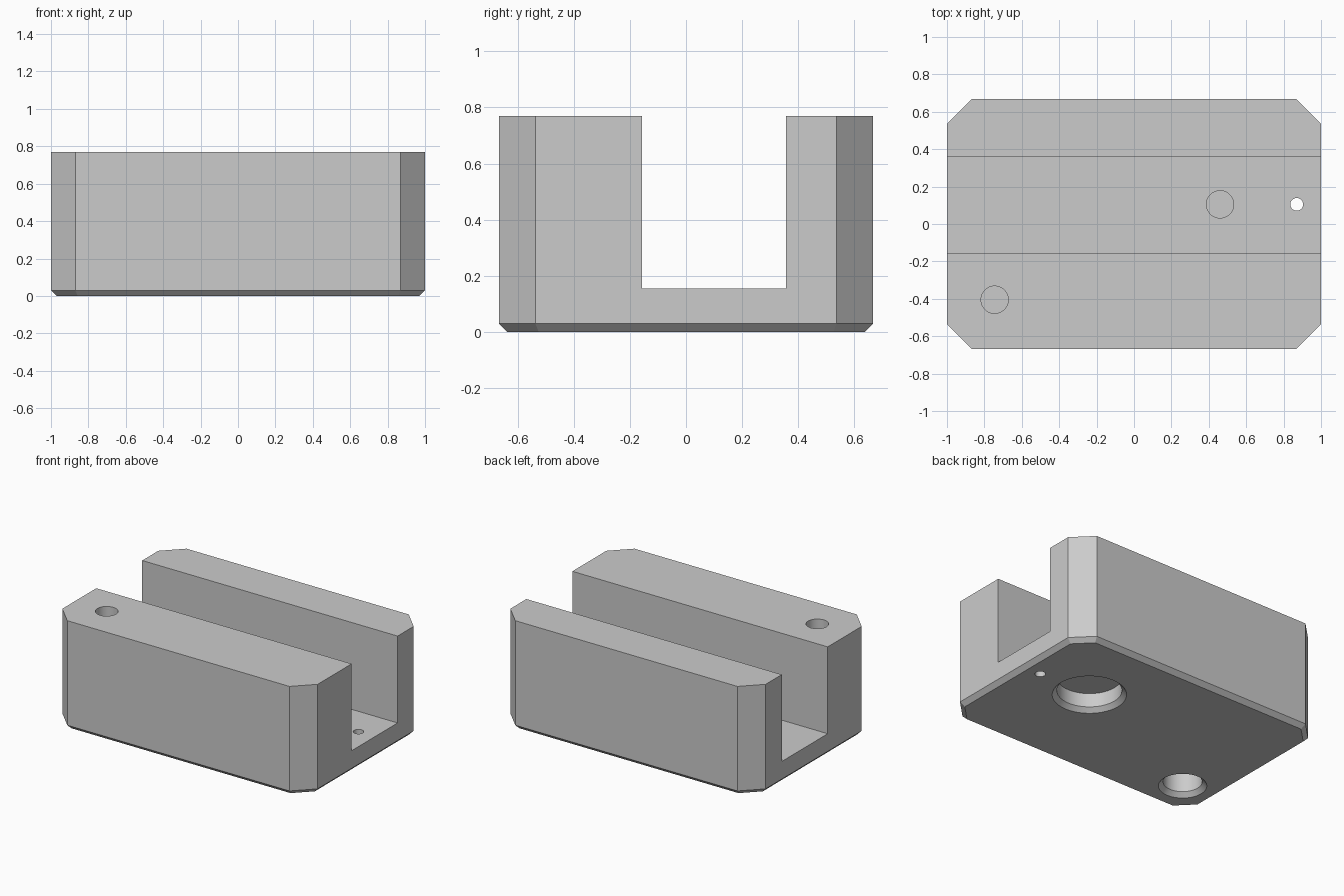
import bpy, bmesh, math

if "Cube" in bpy.data.objects:
    bpy.data.objects.remove(bpy.data.objects["Cube"], do_unlink=True)

grey = bpy.data.materials.new("plain grey")
grey.use_nodes = True
colour = (0.6, 0.6, 0.6, 1)
grey.diffuse_color = colour
grey.node_tree.nodes["Principled BSDF"].inputs["Base Color"].default_value = colour


def loft(name, rings):
    """Closed solid through a stack of rings with equal point counts."""
    bm = bmesh.new()
    loops = [[bm.verts.new(p) for p in ring] for ring in rings]
    n = len(loops[0])
    for low, high in zip(loops, loops[1:]):
        for i in range(n):
            j = (i + 1) % n
            bm.faces.new((low[i], low[j], high[j], high[i]))
    bm.faces.new(loops[0][::-1])
    bm.faces.new(loops[-1])
    bmesh.ops.recalc_face_normals(bm, faces=bm.faces)
    mesh = bpy.data.meshes.new(name)
    bm.to_mesh(mesh)
    bm.free()
    mesh.materials.append(grey)
    obj = bpy.data.objects.new(name, mesh)
    bpy.context.collection.objects.link(obj)
    return obj


def octagon(x, y, c, z):
    quarter = [(x, y - c), (x - c, y)]
    half = quarter + [(-px, py) for px, py in quarter[::-1]]
    return [(px, py, z) for px, py in half + [(-px, -py) for px, py in half]]


def bore(name, x, y, profile, sides=48):
    angles = [2 * math.pi * i / sides for i in range(sides)]
    return loft(name, [[(x + r * math.cos(a), y + r * math.sin(a), z) for a in angles]
                       for r, z in profile])


def counterbore(name, x, y, r, top):
    rim = r + 0.03
    return bore(name, x, y, [(rim, -0.05), (rim, 0), (r, 0.03), (r, top)])


# Body: cut corners, narrowed foot
width, depth, height, floor = 1.0, 0.667, 0.77, 0.155
body = loft("channel_block", [
    octagon(width - 0.03, depth - 0.03, 0.112, 0),
    octagon(width, depth, 0.13, 0.03),
    octagon(width, depth, 0.13, height)])

# Channel along the length
y0, y1 = -0.157, 0.357
slot = loft("channel_cutter", [
    [(-1.2, y0, z), (1.2, y0, z), (1.2, y1, z), (-1.2, y1, z)] for z in (floor, 1)])

# Screw holes with a thin web above each counterbore, and a small through hole
cutters = [
    slot,
    counterbore("wall_counterbore_cutter", -0.745, -0.405, 0.125, 0.4),
    bore("wall_screw_cutter", -0.745, -0.405, [(0.073, 0.412), (0.073, 0.9)]),
    counterbore("floor_counterbore_cutter", 0.46, 0.105, 0.208, 0.128),
    bore("floor_screw_cutter", 0.46, 0.105, [(0.073, 0.14), (0.073, 0.3)]),
    bore("pin_hole_cutter", 0.87, 0.105, [(0.034, -0.1), (0.034, 0.3)]),
]
for cutter in cutters:
    cut = body.modifiers.new(cutter.name, "BOOLEAN")
    cut.operation = "DIFFERENCE"
    cut.solver = "EXACT"
    cut.object = cutter

# Bake the cuts and drop the cutters
graph = bpy.context.evaluated_depsgraph_get()
finished = bpy.data.meshes.new_from_object(body.evaluated_get(graph))
body.modifiers.clear()
body.data = finished
for cutter in cutters:
    bpy.data.objects.remove(cutter, do_unlink=True)

bpy.ops.object.select_all(action="DESELECT")
body.select_set(True)
bpy.context.view_layer.objects.active = body
bpy.ops.object.shade_smooth_by_angle(angle=math.radians(25))
